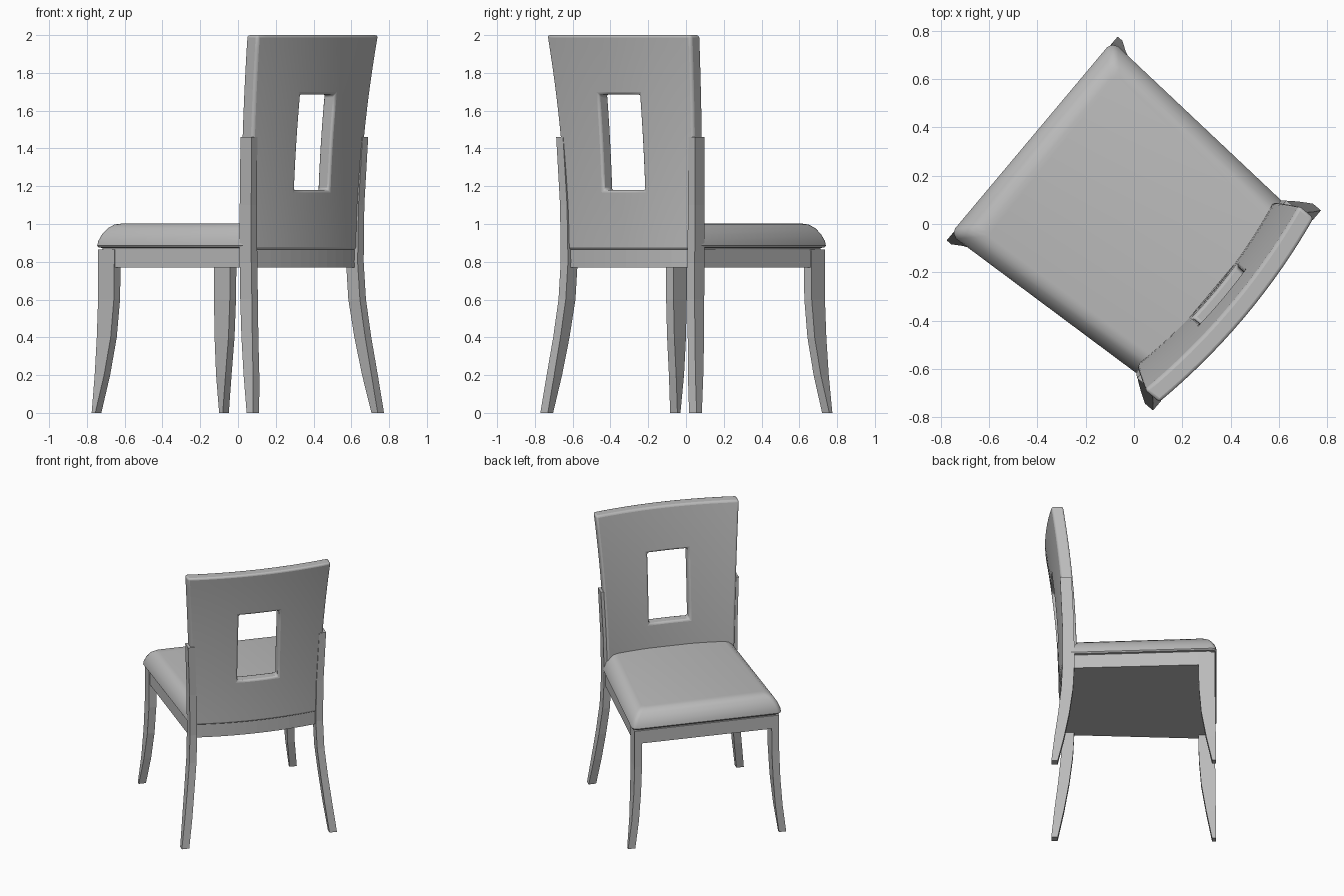
import bpy, bmesh, math
from mathutils import Vector

if "Cube" in bpy.data.objects:
    bpy.data.objects.remove(bpy.data.objects["Cube"], do_unlink=True)

TURN = math.radians(50)  # the chair stands turned; parts are built facing +y

grey = bpy.data.materials.new("soft_grey")
grey.use_nodes = True
grey.diffuse_color = (0.5, 0.5, 0.5, 1)
grey.node_tree.nodes["Principled BSDF"].inputs["Base Color"].default_value = (0.5, 0.5, 0.5, 1)


def finish(name, bm, bevel=0, smooth=None):
    bmesh.ops.recalc_face_normals(bm, faces=bm.faces)
    mesh = bpy.data.meshes.new(name)
    bm.to_mesh(mesh)
    bm.free()
    mesh.materials.append(grey)
    ob = bpy.data.objects.new(name, mesh)
    bpy.context.collection.objects.link(ob)
    ob.rotation_euler.z = TURN
    if bevel:
        mod = ob.modifiers.new("soft_edges", "BEVEL")
        mod.width, mod.segments = bevel, 3
        mod.limit_method, mod.angle_limit = "ANGLE", math.radians(40)
    if smooth:
        bpy.ops.object.select_all(action="DESELECT")
        ob.select_set(True)
        bpy.context.view_layer.objects.active = ob
        bpy.ops.object.shade_smooth_by_angle(angle=math.radians(smooth))
    return ob


def loft(name, rings, **style):
    """Skin a stack of equal rings and cap both ends."""
    bm = bmesh.new()
    loops = [[bm.verts.new(p) for p in ring] for ring in rings]
    n = len(loops[0])
    for a, b in zip(loops, loops[1:]):
        for i in range(n):
            j = (i + 1) % n
            bm.faces.new((a[i], a[j], b[j], b[i]))
    bm.faces.new(loops[0][::-1])
    bm.faces.new(loops[-1])
    return finish(name, bm, **style)


# Legs: (height, inner x, outer x, inner y, outer y)
FRONT = [(0, .50, .55, .525, .55), (.2, .475, .525, .485, .55), (.4, .46, .51, .452, .548),
         (.6, .452, .503, .436, .545), (.865, .45, .503, .432, .545)]
BACK = [(0, .488, .54, .513, .556), (.2, .462, .514, .47, .535), (.4, .44, .49, .435, .51),
        (.6, .42, .47, .41, .49), (.8, .413, .463, .40, .48), (1.1, .418, .466, .403, .482),
        (1.46, .433, .48, .42, .497)]
for end, keys, sy in (("front", FRONT, 1), ("back", BACK, -1)):
    for side, sx in (("left", -1), ("right", 1)):
        loft(f"{end}_leg_{side}",
             [[(sx * a, sy * c, z), (sx * b, sy * c, z), (sx * b, sy * d, z), (sx * a, sy * d, z)]
              for z, a, b, c, d in keys])

# Seat frame: tapered slab with a bowed back edge
bow = [(.45 * k / 6, -.45 - .045 * (1 - (k / 6) ** 2)) for k in range(-6, 7)]
outline = bow + [(.502, .544), (-.502, .544)]
loft("seat_frame", [[(x, y, z) for x, y in outline] for z in (.77, .865)])


# Cushion: tapered pad, rounded over the front and sides
def cushion_ring(inset, z):
    front, wide, narrow, cut = .555 - inset, .52 - inset, .465 - inset, .03
    return [(-narrow, -.425, z), (narrow, -.425, z), (wide, front - cut, z),
            (wide - cut / 3, front - cut / 3, z), (wide - cut, front, z),
            (cut - wide, front, z), (cut / 3 - wide, front - cut / 3, z), (-wide, front - cut, z)]


profile = [(.02, .862), (.02, .873), (.006, .876), (0, .885), (.004, .91), (.018, .945),
           (.04, .978), (.065, .997), (.095, 1.003)]
loft("seat_cushion", [cushion_ring(d, z) for d, z in profile], smooth=35)

# Backrest: bowed, flaring panel with a window
BOTTOM, TOP, HALF, THICK = .865, 2.0, .14, .08
rows = [BOTTOM + (1.18 - BOTTOM) * k / 4 for k in range(4)]
rows += [1.18 + .505 * k / 6 for k in range(6)]
rows += [1.685 + (TOP - 1.685) * k / 4 for k in range(5)]
SIDE, MID = 6, 4


def panel_row(z):
    t = (z - BOTTOM) / (TOP - BOTTOM)
    half = .44 + .02 * t + .038 * t * t
    xs = [-half + (half - HALF) * k / SIDE for k in range(SIDE)]
    xs += [-HALF + 2 * HALF * k / MID for k in range(MID)]
    xs += [HALF + (half - HALF) * k / SIDE for k in range(SIDE + 1)]
    back = -.462 - .01 * t - .083 * t * t
    return [(x, back - .045 * (1 - (x / half) ** 2), z) for x in xs]


bm = bmesh.new()
grid = [[bm.verts.new(p) for p in panel_row(z)] for z in rows]
for r in range(len(rows) - 1):
    for c in range(len(grid[0]) - 1):
        if 4 <= r < 10 and SIDE <= c < SIDE + MID:
            continue
        bm.faces.new((grid[r][c], grid[r][c + 1], grid[r + 1][c + 1], grid[r + 1][c]))
for v in [v for v in bm.verts if not v.link_faces]:
    bm.verts.remove(v)
new = bmesh.ops.extrude_face_region(bm, geom=bm.faces[:], use_keep_orig=True)["geom"]
bmesh.ops.translate(bm, vec=Vector((0, THICK, 0)),
                    verts=[g for g in new if isinstance(g, bmesh.types.BMVert)])
finish("backrest", bm, bevel=.014, smooth=35)
